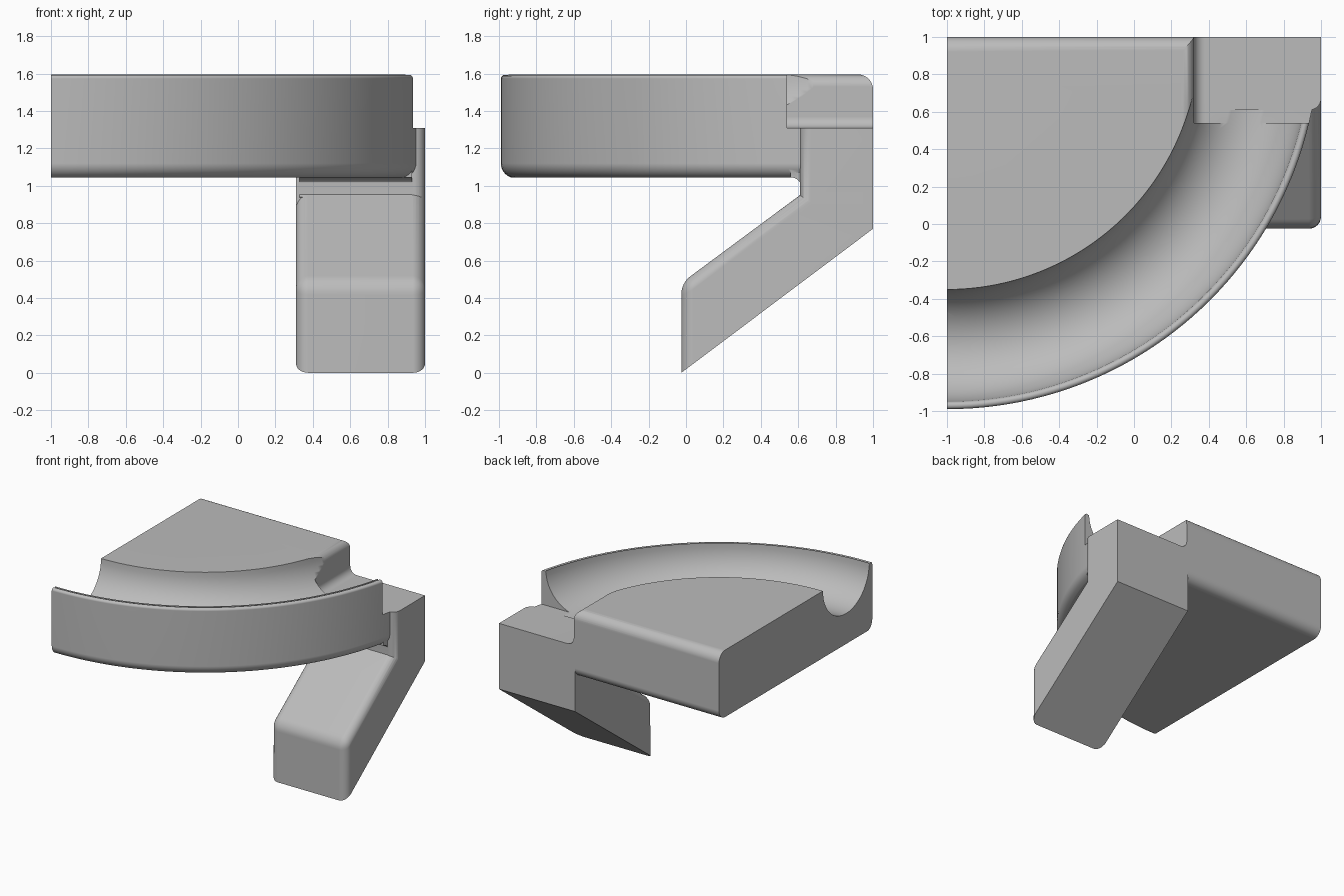
import bpy, bmesh, math
from mathutils import Vector

if "Cube" in bpy.data.objects:
    bpy.data.objects.remove(bpy.data.objects["Cube"], do_unlink=True)

grey = bpy.data.materials.new("plain grey")
grey.use_nodes = True
grey.diffuse_color = (0.5, 0.5, 0.5, 1)
grey.node_tree.nodes["Principled BSDF"].inputs["Base Color"].default_value = (0.5, 0.5, 0.5, 1)


def arc(cx, cy, r, start, end, n=8):
    angles = [math.radians(start + (end - start) * i / n) for i in range(n + 1)]
    return [(cx + r * math.cos(a), cy + r * math.sin(a)) for a in angles]


def finish(bm, name):
    bmesh.ops.recalc_face_normals(bm, faces=bm.faces)
    mesh = bpy.data.meshes.new(name)
    bm.to_mesh(mesh)
    bm.free()
    mesh.materials.append(grey)
    obj = bpy.data.objects.new(name, mesh)
    bpy.context.collection.objects.link(obj)
    return obj


def prism(name, points, axis, low, high, bevel_rule=None, width=0.06):
    """Extrude a 2D outline along x (outline in y, z) or y (outline in x, z)."""
    bm = bmesh.new()
    place = (lambda p, d: (d, p[0], p[1])) if axis == "x" else (lambda p, d: (p[0], d, p[1]))
    a = [bm.verts.new(place(p, low)) for p in points]
    b = [bm.verts.new(place(p, high)) for p in points]
    bm.faces.new(a)
    bm.faces.new(b)
    for i in range(len(points)):
        j = (i + 1) % len(points)
        bm.faces.new((a[i], a[j], b[j], b[i]))
    bmesh.ops.recalc_face_normals(bm, faces=bm.faces)
    if bevel_rule:
        edges = [e for e in bm.edges if bevel_rule(e.verts[0].co, e.verts[1].co)]
        bmesh.ops.bevel(bm, geom=edges, offset=width, segments=6, profile=0.5,
                        affect="EDGES", clamp_overlap=True)
    return finish(bm, name)


def combine(target, other, operation):
    mod = target.modifiers.new("combine", "BOOLEAN")
    mod.operation = operation
    mod.solver = "EXACT"
    mod.object = other
    bpy.context.view_layer.objects.active = target
    bpy.ops.object.modifier_apply(modifier=mod.name)
    bpy.data.objects.remove(other, do_unlink=True)


BOTTOM, TOP, STEP = 1.045, 1.595, 1.31

# Turned body: deck, round channel, thin rim and rounded lower edge
profile = [(0, 1.7), (1.35, 1.7)]
profile += arc(1.65, TOP, 0.3, 180, 360, 24)
profile += arc(1.97, 1.573, 0.02, 180, 0, 6)
profile += arc(1.91, BOTTOM + 0.075, 0.08, 0, -90)
profile += [(0, BOTTOM - 0.005)]
bm = bmesh.new()
line = [bm.verts.new((-1 + r, 1, z)) for r, z in profile]
edges = [bm.edges.new(pair) for pair in zip(line, line[1:])]
bmesh.ops.spin(bm, geom=line + edges, cent=Vector((-1, 1, 0)), axis=Vector((0, 0, 1)),
               angle=math.tau, steps=192, use_duplicate=False)
bmesh.ops.remove_doubles(bm, verts=bm.verts, dist=0.0005)
body = finish(bm, "curved_track_bracket")

# Quarter cut, with rounded long back edges
quarter = [(-1.2, BOTTOM)] + arc(0.92, BOTTOM + 0.08, 0.08, -90, 0)
quarter += arc(0.92, TOP - 0.08, 0.08, 0, 90) + [(-1.2, TOP)]
combine(body, prism("quarter_block", quarter, "x", -1, 1.3), "INTERSECT")

# Low landing at the end of the channel, with a coved deck wall
landing = [(1.3, 1.8), (1.3, STEP)] + arc(0.38, STEP + 0.06, 0.06, 270, 180)
landing += arc(0.255, TOP - 0.065, 0.065, 0, 90) + [(0.255, 1.8)]
combine(body, prism("landing_cutter", landing, "y", 0.54, 1.3), "DIFFERENCE")

# Upright block below the landing
upright = prism("upright", [(0.61, 0.9), (1, 0.9), (1, STEP), (0.61, STEP)], "x", 0.31, 1,
                lambda a, b: a.y < 0.62 and b.y < 0.62 and abs(a.z - b.z) > 0.1 and a.x > 0.9,
                0.06)


# Slanted leg with softened front and upper edges
def leg_edge(a, b):
    front = a.y < 0 and b.y < 0 and (abs(a.z - b.z) > 0.1 or a.z > 0.3)
    slope = min(a.z, b.z) > 0.4 and min(a.y, b.y) < 0 and max(a.y, b.y) < 0.7
    return front or slope


leg = prism("slanted_leg", [(-0.025, 0), (-0.025, 0.48), (0.65, 0.98), (1, 0.98), (1, 0.77)],
            "x", 0.31, 1, leg_edge, 0.065)

# Fillet where the leg meets the underside
fillet = arc(0.56, 0.985, 0.06, 90, -50) + [(0.75, 0.93), (0.75, 1.1), (0.56, 1.1)]
inner_fillet = prism("inner_fillet", fillet, "x", 0.33, 0.93)

for part in (upright, leg, inner_fillet):
    combine(body, part, "UNION")

# Smooth curves, crisp corners
bpy.ops.object.select_all(action="DESELECT")
body.select_set(True)
bpy.context.view_layer.objects.active = body
bpy.ops.object.shade_smooth_by_angle(angle=math.radians(32))
weighted = body.modifiers.new("even shading", "WEIGHTED_NORMAL")
weighted.keep_sharp = True
